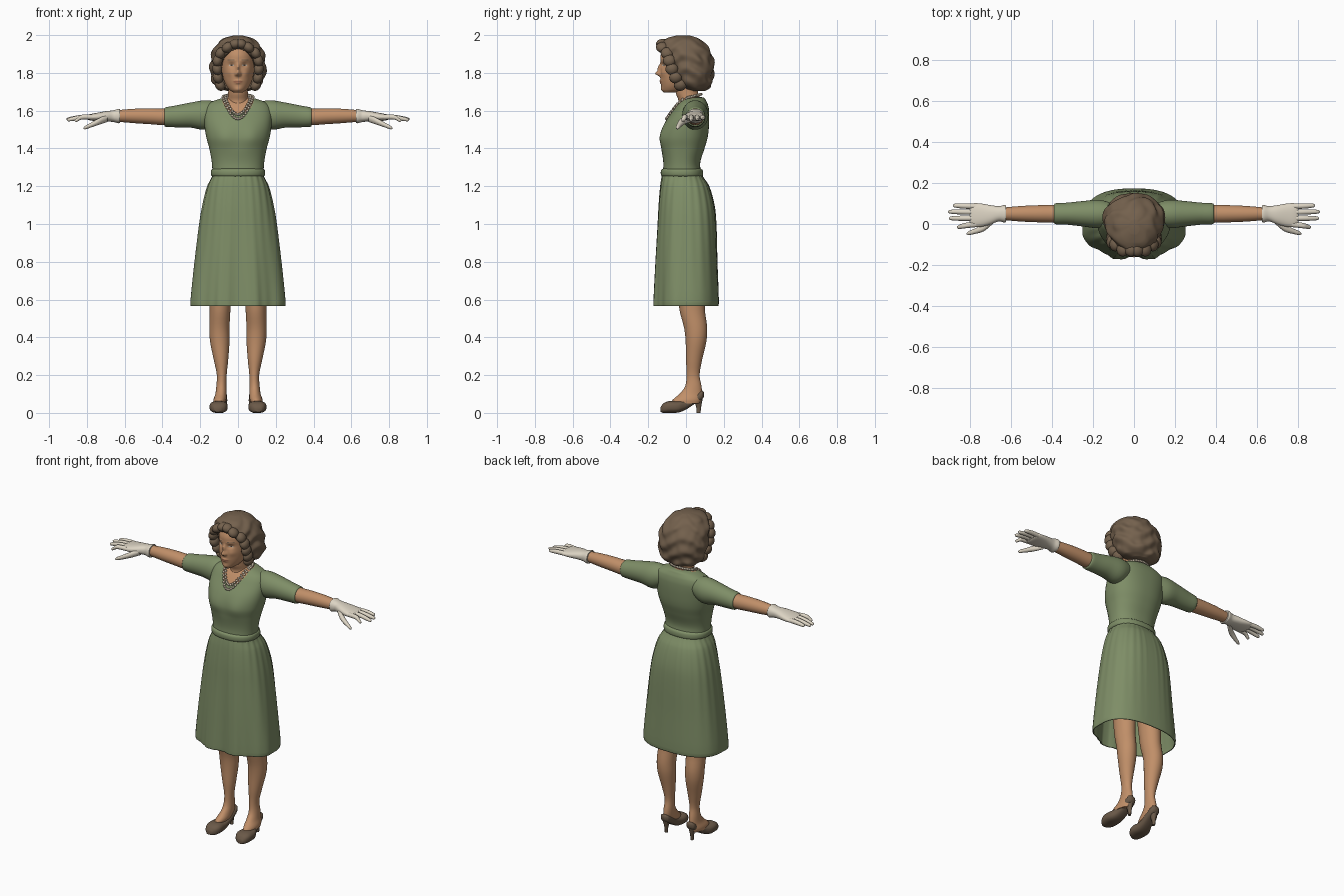
import bpy, bmesh, math
from mathutils import Vector, Matrix, noise
from mathutils.bvhtree import BVHTree

cube = bpy.data.objects.get("Cube")
if cube:
    bpy.data.objects.remove(cube, do_unlink=True)


def material(name, rgb):
    mat = bpy.data.materials.new(name)
    mat.use_nodes = True
    mat.diffuse_color = (*rgb, 1)
    mat.node_tree.nodes["Principled BSDF"].inputs["Base Color"].default_value = (*rgb, 1)
    return mat


dress = material("sage green cloth", (.21, .27, .135))
skin = material("skin", (.53, .275, .14))
hair = material("brown hair", (.175, .12, .075))
glove = material("cream glove", (.72, .66, .55))
shoe = material("brown leather", (.145, .1, .065))
pearl = material("pearl", (.55, .47, .36))
lip = material("lips", (.42, .18, .1))
eye = material("eye white", (.5, .42, .34))
iris = material("dark iris", (.06, .04, .03))


def finish(name, bm, mats, paint=None):
    bmesh.ops.recalc_face_normals(bm, faces=bm.faces[:])
    if paint:
        for face in bm.faces:
            face.material_index = paint(face.calc_center_median())
    mesh = bpy.data.meshes.new(name)
    bm.to_mesh(mesh)
    bm.free()
    obj = bpy.data.objects.new(name, mesh)
    bpy.context.collection.objects.link(obj)
    for mat in mats:
        mesh.materials.append(mat)
    bpy.ops.object.select_all(action='DESELECT')
    obj.select_set(True)
    bpy.context.view_layer.objects.active = obj
    bpy.ops.object.shade_smooth_by_angle(angle=math.radians(50))
    return obj


def smooth_rows(keys, steps):
    """Hermite interpolation of the cross-section keys along their first value."""
    last = len(keys) - 1

    def slope(i, c):
        a, b = keys[max(i - 1, 0)], keys[min(i + 1, last)]
        return (b[c] - a[c]) / (b[0] - a[0])
    rows = []
    for i in range(last):
        span = keys[i + 1][0] - keys[i][0]
        for j in range(steps):
            u = j / steps
            h = 3 * u * u - 2 * u ** 3
            rows.append([keys[i][0] + span * u] + [
                keys[i][c] * (1 - h) + keys[i + 1][c] * h
                + span * (slope(i, c) * (u - 2 * u * u + u ** 3) + slope(i + 1, c) * (u ** 3 - u * u))
                for c in range(1, len(keys[0]))])
    return rows + [list(keys[last])]


def loft(name, keys, axis, mats, side=1, n=32, steps=4, power=2.0, sculpt=None, paint=None, cap=True):
    """Keys are (position, min, max, min, max) of a rounded cross-section."""
    bm = bmesh.new()
    rings = []
    for t, a0, a1, b0, b1 in smooth_rows(keys, steps):
        ring = []
        for k in range(n):
            c, s = (math.copysign(abs(f) ** (2 / power), f)
                    for f in (math.cos(math.tau * k / n), math.sin(math.tau * k / n)))
            a, b = (a0 + a1 + (a1 - a0) * c) / 2, (b0 + b1 + (b1 - b0) * s) / 2
            co = Vector({'x': (t, a, b), 'y': (a, t, b), 'z': (a, b, t)}[axis])
            if sculpt:
                co = sculpt(co)
            co.x *= side
            ring.append(bm.verts.new(co))
        rings.append(ring)
    for low, high in zip(rings, rings[1:]):
        for k in range(n):
            m = (k + 1) % n
            bm.faces.new((low[k], low[m], high[m], high[k]))
    if cap:
        bm.faces.new(rings[0])
        bm.faces.new(rings[-1])
    return finish(name, bm, mats, paint)


def even(*keys):
    return [(z, -w, w, y0, y1) for z, w, y0, y1 in keys]


def round_keys(*keys):
    return [(x, y - r, y + r, z - r, z + r) for x, y, z, r in keys]


def bump(co, x, z, sx, sz, amount):
    co.y -= amount * math.exp(-((abs(co.x) - x) / sx) ** 2 - ((co.z - z) / sz) ** 2)


# Bodice with a scooped neckline
def bust(co):
    if co.y < 0:
        bump(co, .075, 1.46, .05, .06, .01)
    return co


def neckline(c):
    scoop = (c.x / .085) ** 2 + ((c.z - 1.67) / .085) ** 2 < 1
    return int(scoop and c.y < .05)


bodice = loft("bodice", even(
    (1.25, .135, -.125, .085), (1.32, .138, -.12, .075), (1.4, .152, -.13, .098),
    (1.46, .168, -.135, .115), (1.53, .178, -.115, .122), (1.6, .178, -.07, .122),
    (1.635, .16, -.045, .115), (1.655, .12, -.025, .105), (1.668, .075, -.01, .095),
    (1.672, .04, .01, .08)), 'z', [dress, skin], n=120, steps=8, power=2.3, sculpt=bust, paint=neckline)


# Skirt with soft front folds and waist gathers
def folds(co):
    drop = (1.26 - co.z) / .7
    angle = math.atan2(co.x, -co.y)
    front = max(0, -co.y / .18)
    f = 1 - .06 * front * drop * math.cos(7 * angle)
    f += .012 * (1 - drop) * math.cos(26 * angle) + .012 * front * drop * math.cos(23 * angle)
    return Vector((co.x * f, co.y * f, co.z))


skirt = loft("skirt", even(
    (.565, .25, -.168, .172), (.59, .252, -.168, .174), (.8, .23, -.16, .166), (1, .205, -.15, .16),
    (1.1, .188, -.145, .15), (1.2, .162, -.136, .122), (1.25, .137, -.128, .09), (1.27, .132, -.122, .08)),
    'z', [dress], n=120, power=2.5, sculpt=folds, cap=False)
shell = skirt.modifiers.new("thickness", 'SOLIDIFY')
shell.thickness = .006
loft("belt", even((1.25, .132, -.122, .082), (1.257, .142, -.132, .09),
                  (1.285, .142, -.132, .088), (1.293, .132, -.122, .078)),
     'z', [dress], n=64, power=2.3)

# Neck
loft("neck", even((1.58, .07, -.06, .09), (1.65, .058, -.04, .085), (1.69, .052, -.053, .065),
                  (1.76, .052, -.06, .06)), 'z', [skin])


# Head with sculpted features
def features(co):
    if co.y < -.03:
        bump(co, 0, 1.797, .012, .013, .026)
        bump(co, 0, 1.826, .009, .02, .015)
        bump(co, .012, 1.792, .006, .007, .007)
        bump(co, .034, 1.84, .016, .011, -.009)
        bump(co, .034, 1.864, .02, .006, .004)
        bump(co, .045, 1.8, .018, .018, .005)
        bump(co, 0, 1.757, .02, .006, .006)
        bump(co, 0, 1.746, .016, .005, .005)
        bump(co, 0, 1.712, .02, .012, .005)
    return co


def face_paint(c):
    if c.y > -.05:
        return 0
    x = abs(c.x)
    if (x / .024) ** 2 + ((c.z - 1.752) / .009) ** 2 < 1:
        return 1
    if (x - .034) ** 2 + (c.z - 1.84) ** 2 < .0045 ** 2:
        return 3
    if ((x - .034) / .014) ** 2 + ((c.z - 1.84) / .0055) ** 2 < 1:
        return 2
    return 4 if abs(x - .036) < .019 and abs(c.z - 1.868 + 4 * (x - .036) ** 2) < .003 else 0


loft("head", even(
    (1.695, .022, -.115, -.06), (1.71, .045, -.126, 0), (1.74, .066, -.132, .04), (1.78, .08, -.136, .08),
    (1.84, .088, -.134, .1), (1.9, .085, -.133, .1), (1.95, .06, -.1, .07), (1.97, .02, -.05, .02)),
    'z', [skin, lip, eye, iris, hair], n=180, steps=14, sculpt=features, paint=face_paint)


# Waved bobbed hair, opened around the face
def waves(co):
    angle = math.atan2(co.x, co.y)
    f = 1 + .035 * math.sin(75 * co.z + 3 * math.sin(3 * angle)) + .05 * noise.noise(co * 22)
    out = Vector((co.x * f, co.y * f, co.z))
    if out.y < 0 and (out.x / .088) ** 2 + ((out.z - 1.8) / .125) ** 2 < 1:
        out.y = .01
    return out


loft("hair", even(
    (1.705, .06, .03, .1), (1.72, .105, -.02, .122), (1.76, .137, -.065, .14), (1.85, .147, -.1, .147),
    (1.92, .132, -.135, .125), (1.96, .105, -.132, .095), (1.985, .07, -.1, .06), (1.998, .025, -.05, .02)),
    'z', [hair], n=128, steps=10, sculpt=waves)

# Curls framing the face
bm = bmesh.new()
for x, y, z, tilt in ((.092, -.1, 1.905, .5), (.108, -.088, 1.865, .2), (.11, -.075, 1.82, -.2),
                      (.107, -.055, 1.775, -.4), (.095, -.03, 1.735, -.6),
                      (.055, -.125, 1.935, .9), (.015, -.125, 1.953, 1.3)):
    for side in (1, -1):
        place = (Matrix.Translation((x * side, y, z)) @ Matrix.Rotation(-tilt * side, 4, 'Y')
                 @ Matrix.Diagonal((.026, .034, .032, 1)))
        bmesh.ops.create_uvsphere(bm, u_segments=20, v_segments=12, radius=1, matrix=place)
finish("face_curls", bm, [hair])

# Two strands of beads lying on the chest
chest = BVHTree.FromPolygons([v.co for v in bodice.data.vertices],
                             [p.vertices[:] for p in bodice.data.polygons])
bm = bmesh.new()
for width, depth, count in ((.08, .115, 48), (.068, .092, 42)):
    for i in range(count):
        t = math.tau * i / count
        u = math.cos(t)
        spot = Vector((width * math.sin(t), .02 - .06 * u, 1.672 - (depth * u * u if u > 0 else .015 * u)))
        if u > 0:
            hit = chest.ray_cast(Vector((spot.x, -1, spot.z)), Vector((0, 1, 0)))[0]
            if hit:
                spot.y = hit.y - .005
        bmesh.ops.create_icosphere(bm, subdivisions=2, radius=.0075, matrix=Matrix.Translation(spot))
finish("necklace", bm, [pearl])

# Limbs, mirrored
for side, label in ((1, "left"), (-1, "right")):
    loft(label + "_sleeve", [
        (.1, 0, .1, 1.54, 1.645), (.17, -.02, .118, 1.5, 1.655), (.25, -.012, .112, 1.51, 1.643),
        (.33, -.003, .104, 1.512, 1.627), (.385, -.001, .101, 1.515, 1.617), (.39, .004, .096, 1.52, 1.612)],
        'x', [dress], side)
    loft(label + "_arm", round_keys(
        (.2, .05, 1.575, .05), (.39, .05, 1.567, .044), (.46, .05, 1.57, .042),
        (.55, .05, 1.572, .038), (.645, .05, 1.572, .03)), 'x', [skin], side)
    loft(label + "_glove", [
        (.625, .01, .09, 1.535, 1.608), (.632, .007, .093, 1.533, 1.61), (.66, .013, .087, 1.54, 1.602),
        (.7, -.002, .092, 1.543, 1.597), (.75, -.014, .1, 1.545, 1.588), (.79, -.012, .1, 1.55, 1.58),
        (.805, .005, .085, 1.558, 1.573)], 'x', [glove], side, power=2.3)
    fingers = {"index": (-.002, .865, -.015, 1.548), "middle": (.028, .905, .028, 1.552),
               "ring": (.058, .908, .06, 1.556), "little": (.086, .885, .09, 1.56)}
    for finger, (y, tip, tip_y, tip_z) in fingers.items():
        loft(f"{label}_{finger}_finger", round_keys(
            (.77, y, 1.566, .013), (.83, (y + tip_y) / 2, 1.565, .013),
            (tip - .008, tip_y, tip_z, .009), (tip, tip_y, tip_z, .003)), 'x', [glove], side, n=14)
    loft(label + "_thumb", round_keys(
        (.69, .02, 1.56, .02), (.735, -.018, 1.543, .018), (.78, -.036, 1.523, .013),
        (.81, -.045, 1.51, .009), (.818, -.047, 1.507, .003)), 'x', [glove], side, n=14)
    loft(label + "_leg", [
        (.05, .07, .13, -.08, .07), (.07, .062, .13, -.07, .08), (.1, .06, .12, -.035, .085),
        (.14, .06, .115, -.005, .082), (.2, .06, .112, .003, .072), (.28, .052, .128, 0, .085),
        (.38, .045, .148, -.002, .108), (.45, .045, .152, -.01, .112), (.55, .04, .15, -.035, .1),
        (.9, .02, .16, -.07, .1)], 'z', [skin], side)
    loft(label + "_shoe", [
        (-.135, .09, .125, .005, .03), (-.12, .068, .14, 0, .05), (-.09, .055, .15, 0, .062),
        (-.04, .057, .148, .002, .062), (0, .058, .13, .018, .07), (.05, .057, .118, .05, .097),
        (.085, .062, .115, .072, .118), (.095, .075, .1, .085, .11)], 'y', [shoe], side, power=2.6)
    loft(label + "_heel", [
        (0, .08, .098, .056, .077), (.03, .079, .099, .054, .08), (.085, .064, .113, .035, .09)],
        'z', [shoe], side, n=20)
